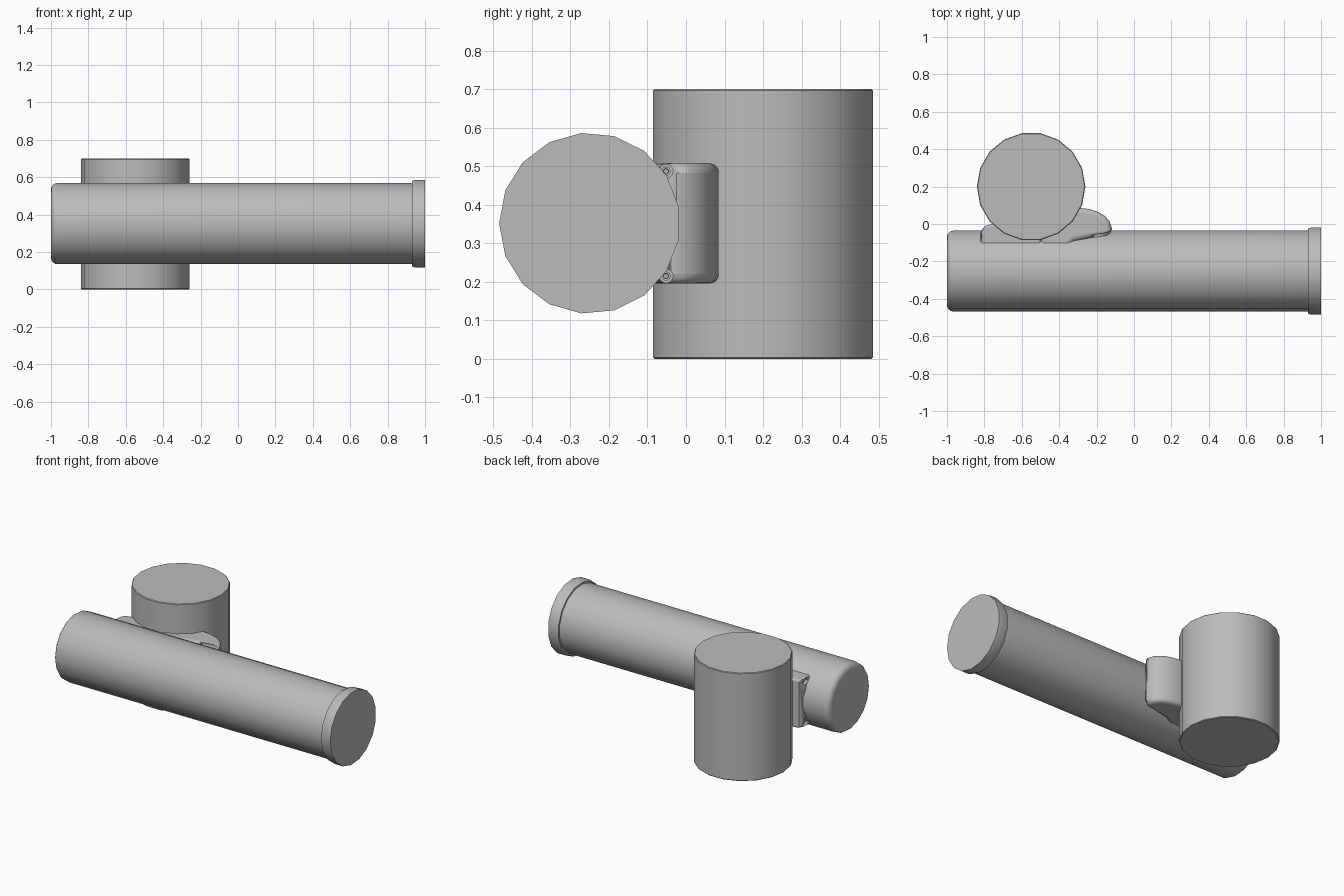
import bpy, bmesh
from math import pi, cos, sin, radians

cube = bpy.data.objects.get("Cube")
if cube:
    bpy.data.objects.remove(cube)

grey = bpy.data.materials.new("plain_grey")
grey.use_nodes = True
colour = (0.5, 0.5, 0.5, 1)
grey.diffuse_color = colour
grey.node_tree.nodes["Principled BSDF"].inputs["Base Color"].default_value = colour


def finish(bm, name):
    bmesh.ops.recalc_face_normals(bm, faces=bm.faces)
    mesh = bpy.data.meshes.new(name)
    bm.to_mesh(mesh)
    bm.free()
    mesh.materials.append(grey)
    obj = bpy.data.objects.new(name, mesh)
    bpy.context.collection.objects.link(obj)
    return obj


def smooth(obj, degrees=35):
    bpy.ops.object.select_all(action='DESELECT')
    obj.select_set(True)
    bpy.context.view_layer.objects.active = obj
    bpy.ops.object.shade_smooth_by_angle(angle=radians(degrees))


def lathe(name, axis, centre, sides, profile):
    """Turn (position, radius) pairs round an x or z axis."""
    bm = bmesh.new()
    rings = []
    for pos, r in profile:
        ring = []
        for i in range(sides):
            a = pi + 2 * pi * i / sides
            u, v = centre[0] + r * cos(a), centre[1] + r * sin(a)
            ring.append(bm.verts.new((pos, u, v) if axis == 'x' else (u, v, pos)))
        rings.append(ring)
    for lower, upper in zip(rings, rings[1:]):
        for i in range(sides):
            j = (i + 1) % sides
            bm.faces.new((lower[i], lower[j], upper[j], upper[i]))
    bm.faces.new(rings[0])
    bm.faces.new(rings[-1])
    obj = finish(bm, name)
    smooth(obj)
    return obj


def slab(name, outline, bottom, top, bevel):
    """Extrude a plan outline upwards and round its rims."""
    bm = bmesh.new()
    face = bm.faces.new([bm.verts.new((x, y, bottom)) for x, y in outline])
    grown = bmesh.ops.extrude_face_region(bm, geom=[face])["geom"]
    for v in grown:
        if isinstance(v, bmesh.types.BMVert):
            v.co.z = top
    obj = finish(bm, name)
    mod = obj.modifiers.new("rounded_rims", 'BEVEL')
    mod.width, mod.segments = bevel, 4
    mod.limit_method, mod.angle_limit = 'ANGLE', radians(50)
    return obj


# Long tube with a rounded closed end
tube_axis = (-0.25, 0.352)
tube_radius, fillet = 0.218, 0.035
rounded = [(-1 + fillet * (1 - sin(t * pi / 8)),
            tube_radius - fillet * (1 - cos(t * pi / 8))) for t in range(4, -1, -1)]
lathe("long_tube", 'x', tube_axis, 17, rounded + [(0.95, tube_radius)])

# Stepped end cap
lathe("end_cap", 'x', tube_axis, 17,
      [(0.93, 0.21), (0.93, 0.229), (0.945, 0.235), (1, 0.235)])

# Upright cylinder
lathe("upright_cylinder", 'z', (-0.55, 0.2), 18,
      [(0, 0.286), (0.004, 0.29), (0.696, 0.29), (0.7, 0.286)])

# Bracket joining the two: rounded nose on one side, thin lug on the other
nose_outline = [(-0.5, -0.13), (-0.5, 0.085), (-0.28, 0.085), (-0.235, 0.079),
                (-0.19, 0.064), (-0.155, 0.042), (-0.13, 0.012), (-0.118, -0.025),
                (-0.12, -0.05), (-0.15, -0.062), (-0.24, -0.075), (-0.32, -0.092),
                (-0.36, -0.13)]
lug_outline = [(-0.82, -0.13), (-0.82, -0.045), (-0.8, -0.012), (-0.77, -0.002),
               (-0.5, -0.002), (-0.5, -0.13)]
nose = slab("bracket_nose", nose_outline, 0.195, 0.508, 0.035)
lug = slab("bracket_lug", lug_outline, 0.195, 0.508, 0.012)

# Screw recesses on both ends, each with a screw head inside
for label, z in (("lower", 0.215), ("upper", 0.487)):
    place = (-0.052, z)
    for part, start, end in ((nose, -0.25, -0.05), (lug, -0.9, -0.79)):
        cutter = lathe(f"{label}_recess_cutter", 'x', place, 16,
                       [(start, 0.018), (end, 0.018)])
        cutter.hide_render = True
        cutter.hide_viewport = True
        mod = part.modifiers.new("screw_recess", 'BOOLEAN')
        mod.operation, mod.object, mod.solver = 'DIFFERENCE', cutter, 'EXACT'
    lathe(f"{label}_screw", 'x', place, 12,
          [(-0.805, 0.007), (-0.805, 0.012), (-0.23, 0.012), (-0.23, 0.007),
           (-0.238, 0.006)])

for part in (nose, lug):
    smooth(part)
